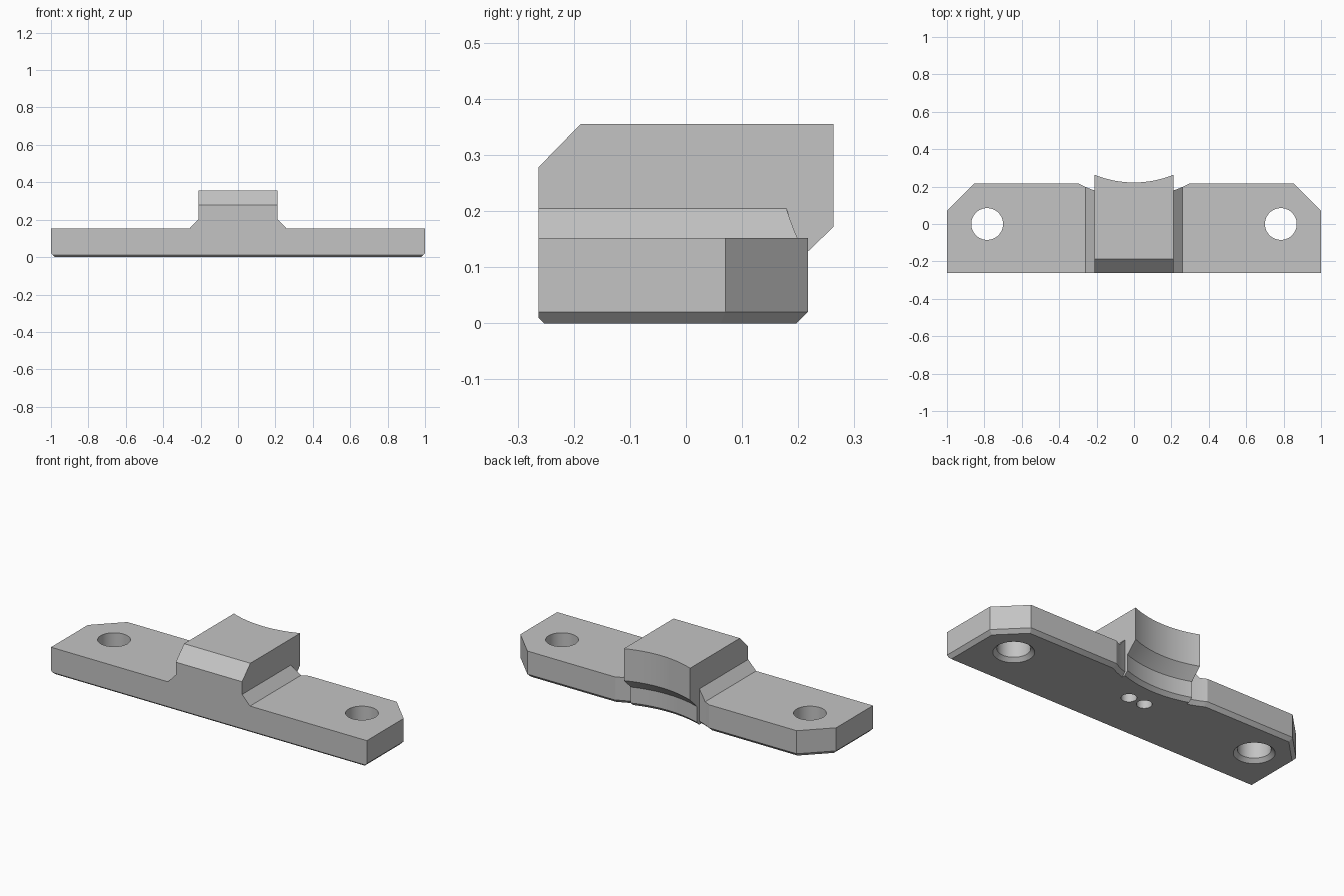
import bpy, bmesh, math

cube = bpy.data.objects.get("Cube")
if cube:
    bpy.data.objects.remove(cube, do_unlink=True)

FRONT, BACK = -0.263, 0.217
ARC_Y = 0.78          # centre of the concave seat behind the bracket
GUSSET_R, FOOT_R, SEAT_R = 0.637, 0.617, 0.558

grey = bpy.data.materials.new("plain_grey")
grey.use_nodes = True
grey.diffuse_color = (0.55, 0.55, 0.55, 1)
grey.node_tree.nodes["Principled BSDF"].inputs["Base Color"].default_value = (0.55, 0.55, 0.55, 1)


def loft(name, layers):
    """Closed solid through stacked loops of equal point count."""
    bm = bmesh.new()
    rings = [[bm.verts.new(p) for p in layer] for layer in layers]
    for low, high in zip(rings, rings[1:]):
        for i in range(len(low)):
            j = (i + 1) % len(low)
            bm.faces.new((low[i], low[j], high[j], high[i]))
    bm.faces.new(rings[0][::-1])
    bm.faces.new(rings[-1])
    bmesh.ops.recalc_face_normals(bm, faces=bm.faces)
    mesh = bpy.data.meshes.new(name)
    bm.to_mesh(mesh)
    bm.free()
    mesh.materials.append(grey)
    obj = bpy.data.objects.new(name, mesh)
    bpy.context.collection.objects.link(obj)
    return obj


def lathe(name, x, y, profile, sides):
    """Upright turned solid from (radius, height) pairs."""
    turns = [2 * math.pi * i / sides for i in range(sides)]
    return loft(name, [[(x + r * math.cos(a), y + r * math.sin(a), z) for a in turns]
                       for r, z in profile])


def combine(target, tool, operation):
    """Apply a boolean and discard the tool."""
    tool.hide_render = True
    mod = target.modifiers.new("combine", 'BOOLEAN')
    mod.operation = operation
    mod.solver = 'EXACT'
    mod.object = tool
    bpy.context.view_layer.objects.active = target
    bpy.ops.object.modifier_apply(modifier=mod.name)
    bpy.data.objects.remove(tool, do_unlink=True)


def plate_loop(z, inset, front):
    """Plate outline with clipped rear corners."""
    side, back, clip = 1 - inset, BACK - inset, 0.147 - 0.6 * inset
    half = [(side, front), (side, back - clip), (side - clip, back)]
    return [(x, y, z) for x, y in half] + [(-x, y, z) for x, y in half[::-1]]


# Flat mounting plate with a chamfered underside
bracket = loft("mount_bracket", [
    plate_loop(0, 0.02, FRONT + 0.01), plate_loop(0.01, 0.01, FRONT),
    plate_loop(0.02, 0, FRONT), plate_loop(0.152, 0, FRONT)])

# Sloped gussets either side of the block
gusset = [(-0.26, 0.05), (0.26, 0.05), (0.26, 0.152), (0.21, 0.205), (-0.21, 0.205), (-0.26, 0.152)]
combine(bracket, loft("gussets", [[(x, y, z) for x, z in gusset] for y in (FRONT, BACK)]), 'UNION')

# Concave relief along the back of the plate
combine(bracket, lathe("relief_cutter", 0, ARC_Y, [
    (GUSSET_R + 0.03, -0.01), (GUSSET_R, 0.02), (GUSSET_R, 0.5)], 192), 'DIFFERENCE')

# Central block with a sloped front edge and an overhanging concave seat
block = loft("centre_block", [
    [(-0.21, f, z), (0.21, f, z), (0.21, 0.35, z), (-0.21, 0.35, z)]
    for f, z in ((FRONT + 0.01, 0), (FRONT, 0.01), (FRONT, 0.278), (-0.188, 0.355))])
combine(block, lathe("seat_cutter", 0, ARC_Y, [
    (FOOT_R + 0.03, -0.01), (FOOT_R, 0.02), (FOOT_R, 0.111),
    (SEAT_R, 0.172), (SEAT_R, 0.5)], 192), 'DIFFERENCE')
combine(bracket, block, 'UNION')

# Countersunk bolt holes and blind pin holes underneath
for s in (-1, 1):
    combine(bracket, lathe("bolt_hole", s * 0.785, 0, [
        (0.115, -0.01), (0.085, 0.02), (0.085, 0.3)], 64), 'DIFFERENCE')
    combine(bracket, lathe("pin_hole", s * 0.05, 0.02, [
        (0.04, -0.05), (0.04, 0.15)], 32), 'DIFFERENCE')

bpy.ops.object.select_all(action='DESELECT')
bracket.select_set(True)
bpy.context.view_layer.objects.active = bracket
bpy.ops.object.shade_smooth_by_angle(angle=math.radians(25))
